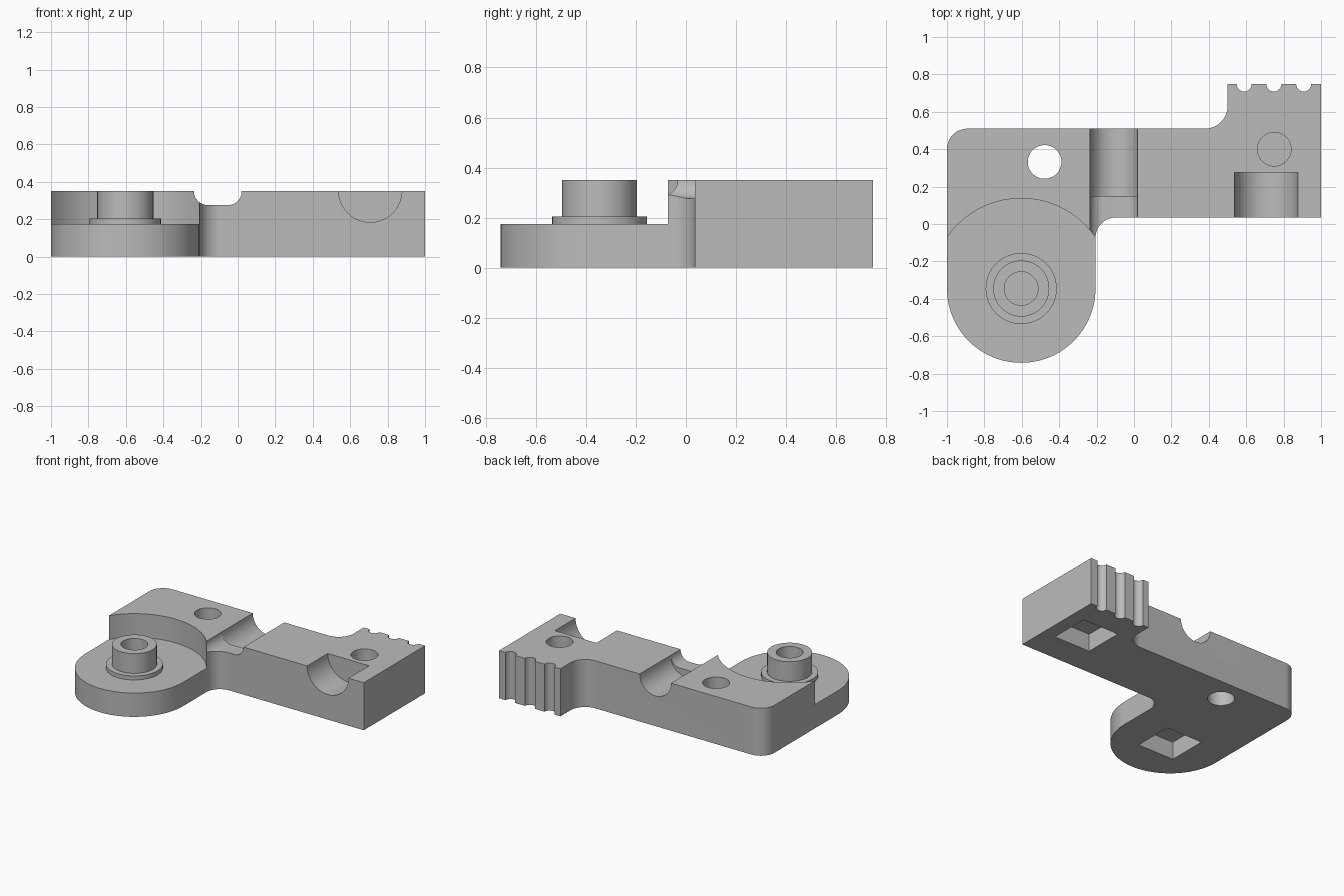
import bpy, bmesh
from math import sin, cos, pi, radians

cube = bpy.data.objects.get("Cube")
if cube:
    bpy.data.objects.remove(cube, do_unlink=True)

grey = bpy.data.materials.new("plain grey")
grey.use_nodes = True
colour = (0.5, 0.5, 0.5, 1)
grey.diffuse_color = colour
grey.node_tree.nodes["Principled BSDF"].inputs["Base Color"].default_value = colour

HEIGHT = 0.35
LOBE = (-0.603, -0.345)      # centre of the round end
CLAMP = (0.75, 0.4)          # centre of the hole in the toothed end


def arc(cx, cy, r, start, end, n=16):
    """Points on an arc, angles in degrees."""
    angles = [radians(start + (end - start) * i / n) for i in range(n + 1)]
    return [(cx + r * cos(a), cy + r * sin(a)) for a in angles]


def prism(name, points, low, high, axis="Z"):
    """Extrude an outline along z, or an x-z outline along y."""
    def place(p, d):
        return (p[0], p[1], d) if axis == "Z" else (p[0], d, p[1])
    bm = bmesh.new()
    bottom = [bm.verts.new(place(p, low)) for p in points]
    top = [bm.verts.new(place(p, high)) for p in points]
    bm.faces.new(bottom)
    bm.faces.new(top)
    for i in range(len(points)):
        j = (i + 1) % len(points)
        bm.faces.new((bottom[i], bottom[j], top[j], top[i]))
    return finish(name, bm)


def finish(name, bm):
    bmesh.ops.recalc_face_normals(bm, faces=bm.faces)
    mesh = bpy.data.meshes.new(name)
    bm.to_mesh(mesh)
    bm.free()
    mesh.materials.append(grey)
    obj = bpy.data.objects.new(name, mesh)
    bpy.context.collection.objects.link(obj)
    return obj


def disc(name, centre, r, low, high, axis="Z"):
    return prism(name, arc(*centre, r, 0, 360, 64)[:-1], low, high, axis)


def square(name, centre, half, low, high):
    x, y = centre
    pts = [(x - half, y - half), (x + half, y - half),
           (x + half, y + half), (x - half, y + half)]
    return prism(name, pts, low, high)


def cut(target, cutter):
    cutter.hide_render = True
    mod = target.modifiers.new("cut", "BOOLEAN")
    mod.operation = "DIFFERENCE"
    mod.solver = "EXACT"
    mod.object = cutter
    bpy.context.view_layer.objects.active = target
    bpy.ops.object.modifier_apply(modifier=mod.name)
    bpy.data.objects.remove(cutter, do_unlink=True)


def smooth(obj):
    bpy.ops.object.select_all(action="DESELECT")
    obj.select_set(True)
    bpy.context.view_layer.objects.active = obj
    bpy.ops.object.shade_smooth_by_angle(angle=radians(30))


# Bracket outline, anticlockwise, with teeth along the back of the arm
outline = [(1, 0.035), (1, 0.748)]
for x in (0.907, 0.748, 0.589):
    outline += arc(x, 0.748, 0.04, 0, -180, 12)
outline += [(0.5, 0.748)]
outline += arc(0.38, 0.63, 0.12, 0, -90)
outline += arc(-0.89, 0.4, 0.11, 90, 180)
outline += arc(*LOBE, 0.397, 180, 360, 48)
outline += arc(-0.096, -0.075, 0.11, 180, 90)
bracket = prism("bracket", outline, 0, HEIGHT)

# Lowered round end
cut(bracket, disc("step_cutter", LOBE, 0.482, 0.175, 0.5))

# Cross groove: shallow at the front, deeper half round at the back
shallow = [(0.02, 0.5)] + arc(-0.053, 0.349, 0.073, 0, -90)
shallow += arc(-0.163, 0.349, 0.073, -90, -180) + [(-0.236, 0.5)]
cut(bracket, prism("front_groove_cutter", shallow, -0.3, 0.16, "Y"))
deep = [(0.02, 0.5)] + arc(-0.108, 0.35, 0.128, 0, -180, 32) + [(-0.236, 0.5)]
cut(bracket, prism("back_groove_cutter", deep, 0.15, 0.7, "Y"))

# Half round pocket in the front of the arm
cut(bracket, disc("pocket_cutter", (0.707, 0.353), 0.169, -0.1, 0.275, "Y"))

# Through hole, and two screw holes with square nut recesses underneath
cut(bracket, disc("through_hole_cutter", (-0.478, 0.332), 0.09, -0.1, 0.5))
for centre in (LOBE, CLAMP):
    cut(bracket, disc("screw_hole_cutter", centre, 0.09, 0.145, 0.5))
    cut(bracket, square("nut_recess_cutter", centre, 0.148, -0.1, 0.13))
smooth(bracket)

# Hollow boss with a flange, turned from a profile
profile = [(0.09, 0.175), (0.19, 0.175), (0.19, 0.205),
           (0.15, 0.205), (0.15, HEIGHT), (0.09, HEIGHT)]
bm = bmesh.new()
SIDES = 64
rings = []
for i in range(SIDES):
    a = 2 * pi * i / SIDES
    rings.append([bm.verts.new((LOBE[0] + r * cos(a), LOBE[1] + r * sin(a), z))
                  for r, z in profile])
for i in range(SIDES):
    here, there = rings[i], rings[(i + 1) % SIDES]
    for k in range(len(profile)):
        m = (k + 1) % len(profile)
        bm.faces.new((here[k], there[k], there[m], here[m]))
smooth(finish("flanged_boss", bm))
